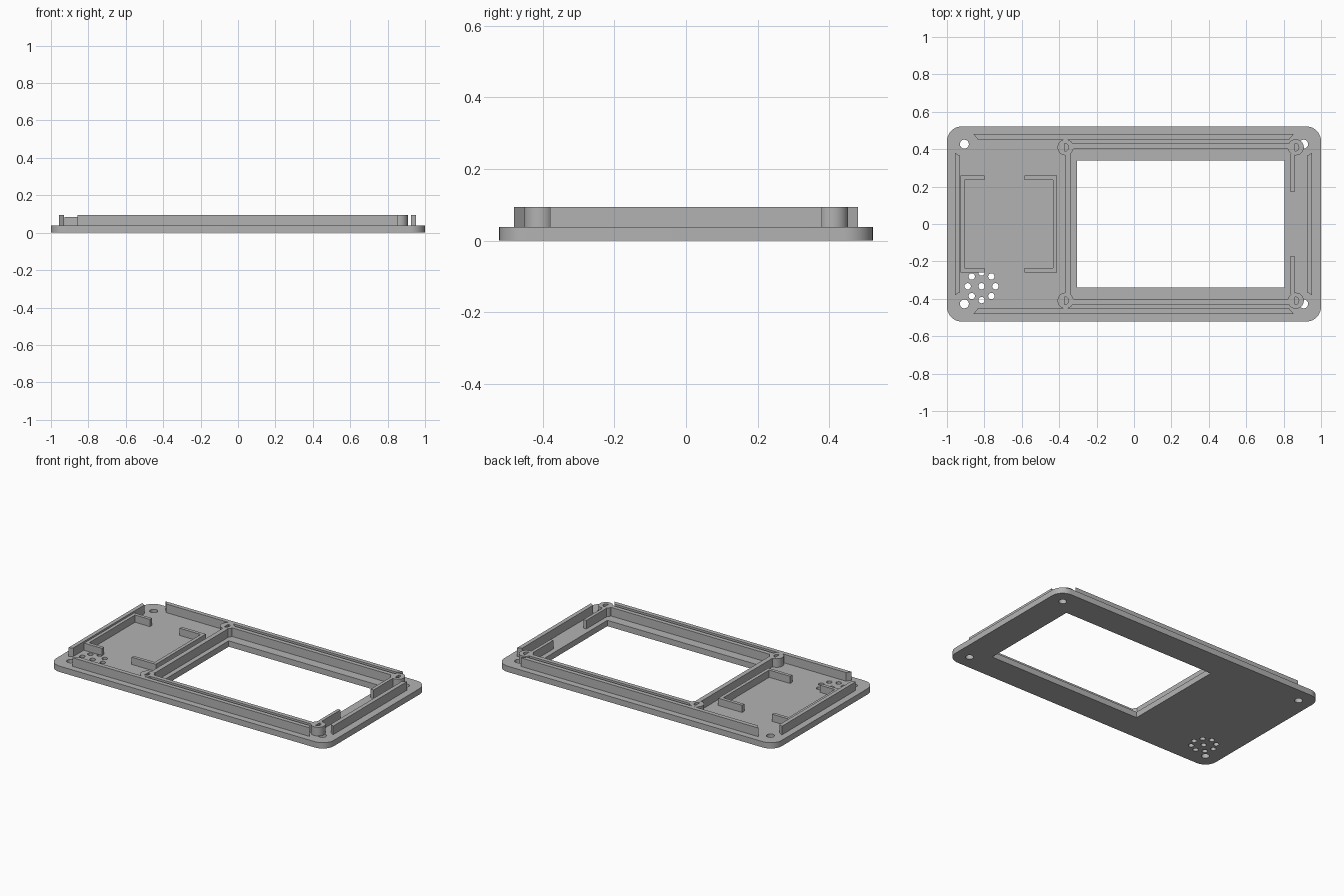
import bpy, bmesh
from math import pi, cos, sin, radians

cube = bpy.data.objects.get("Cube")
if cube:
    bpy.data.objects.remove(cube, do_unlink=True)

grey = bpy.data.materials.new("plain_grey")
grey.use_nodes = True
grey.diffuse_color = (0.45, 0.45, 0.45, 1)
grey.node_tree.nodes["Principled BSDF"].inputs["Base Color"].default_value = grey.diffuse_color

FLOOR, TOP, LOW = 0.038, 0.094, 0.085


def arc(x, y, r, start=0, end=2 * pi, n=24):
    return [(x + r * cos(start + (end - start) * i / n),
             y + r * sin(start + (end - start) * i / n)) for i in range(n + 1)]


def circle(x, y, r):
    return arc(x, y, r)[:-1]


def rect(x0, x1, y0, y1):
    return [(x0, y0), (x1, y0), (x1, y1), (x0, y1)]


def rounded_rect(hx, hy, r):
    pts = []
    for k, (sx, sy) in enumerate([(1, 1), (-1, 1), (-1, -1), (1, -1)]):
        pts += arc(sx * (hx - r), sy * (hy - r), r, k * pi / 2, (k + 1) * pi / 2, 10)
    return pts


def prism(name, loops, z0, z1):
    """Upright solid from an outline followed by any hole outlines."""
    curve = bpy.data.curves.new(name, "CURVE")
    curve.dimensions = "2D"
    curve.fill_mode = "BOTH"
    curve.extrude = (z1 - z0) / 2
    for loop in loops:
        spline = curve.splines.new("POLY")
        spline.points.add(len(loop) - 1)
        for p, (x, y) in zip(spline.points, loop):
            p.co = (x, y, 0, 1)
        spline.use_cyclic_u = True
    temp = bpy.data.objects.new(name, curve)
    bpy.context.collection.objects.link(temp)
    graph = bpy.context.evaluated_depsgraph_get()
    mesh = bpy.data.meshes.new_from_object(temp.evaluated_get(graph))
    bpy.data.objects.remove(temp, do_unlink=True)
    bpy.data.curves.remove(curve)
    bm = bmesh.new()
    bm.from_mesh(mesh)
    bmesh.ops.remove_doubles(bm, verts=bm.verts, dist=1e-5)
    bmesh.ops.translate(bm, verts=bm.verts, vec=(0, 0, (z0 + z1) / 2))
    bmesh.ops.recalc_face_normals(bm, faces=bm.faces)
    bm.to_mesh(mesh)
    bm.free()
    mesh.materials.clear()
    mesh.materials.append(grey)
    obj = bpy.data.objects.new(name, mesh)
    bpy.context.collection.objects.link(obj)
    bpy.ops.object.select_all(action="DESELECT")
    obj.select_set(True)
    bpy.context.view_layer.objects.active = obj
    bpy.ops.object.shade_smooth_by_angle(angle=radians(30))
    return obj


# Base plate with display window, corner screw holes and speaker grille
holes = [rect(-0.305, 0.805, -0.34, 0.34)]
holes += [circle(x, y, 0.024) for x in (-0.907, 0.907) for y in (-0.427, 0.427)]
grille_x, grille_y = -0.815, -0.333
holes.append(circle(grille_x, grille_y, 0.017))
holes += [circle(x, y, 0.017) for x, y in arc(grille_x, grille_y, 0.074, n=8)[:-1]]
prism("base_plate", [rounded_rect(1, 0.522, 0.08)] + holes, 0, FLOOR)

# Parts repeated on the front and back long sides
for side, s in (("front", -1), ("back", 1)):
    prism(side + "_outer_rim", [[(-0.857, s * 0.48), (0.853, s * 0.48),
                                 (0.83, s * 0.452), (-0.835, s * 0.452)]], FLOOR, TOP)
    prism(side + "_inner_rim", [[(-0.33, s * 0.43), (0.832, s * 0.43),
                                 (0.832, s * 0.402), (-0.33, s * 0.402)]], FLOOR, TOP)
    # Screw bosses with half-round blind sockets
    for end, x, a in (("right", -0.366, -pi / 2), ("left", 0.865, -pi / 2)):
        socket = arc(x - 0.005, s * 0.41, 0.021, a, a + pi, 12)
        prism(f"{side}_{end}_boss", [circle(x, s * 0.41, 0.043), socket], FLOOR, TOP)
    # Short wall beside the window
    prism(side + "_short_wall", [rect(0.837, 0.858, *sorted((s * 0.17, s * 0.375)))],
          FLOOR, TOP)

# End rims with mitred ends
for name, outer, inner in (("right_end_rim", -0.957, -0.931), ("left_end_rim", 0.952, 0.925)):
    prism(name, [[(outer, -0.38), (inner, -0.365), (inner, 0.365), (outer, 0.38)]], FLOOR, TOP)

# Dividing wall between the bosses
prism("dividing_wall", [rect(-0.366, -0.336, -0.375, 0.375)], FLOOR, TOP)

# C-shaped board holders facing each other
for name, outer, inner, tip in (("right_holder", -0.928, -0.907, -0.80),
                                ("left_holder", -0.412, -0.434, -0.585)):
    prism(name, [[(tip, 0.258), (outer, 0.258), (outer, -0.258), (tip, -0.258),
                  (tip, -0.236), (inner, -0.236), (inner, 0.236), (tip, 0.236)]], FLOOR, LOW)
